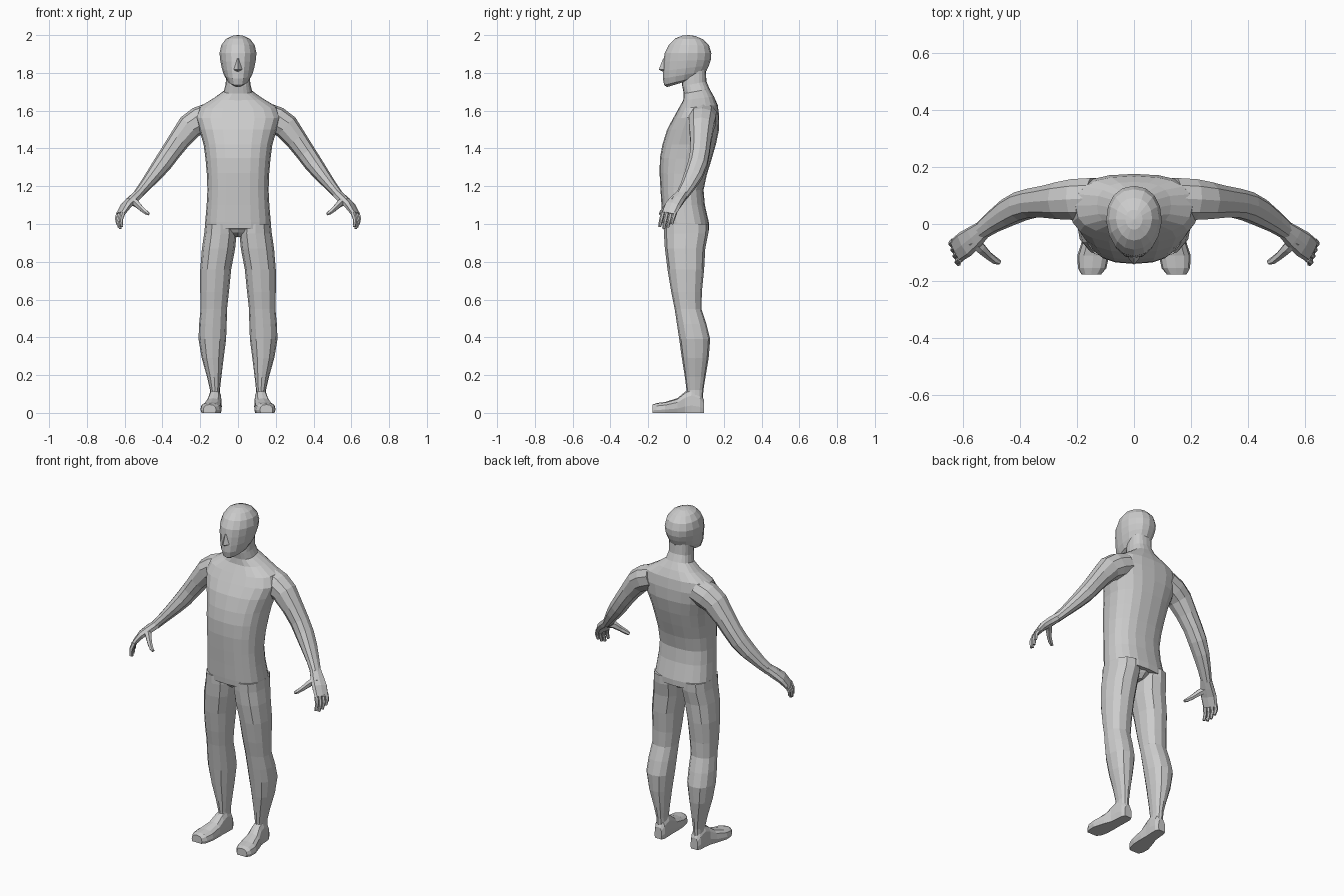
import bpy, bmesh, math
from mathutils import Vector

skin = bpy.data.materials.new("light_grey")
skin.diffuse_color = (0.6, 0.6, 0.6, 1)


def oval(center, u, v, n, p=2.0, taper=0.0):
    """Ring of n points, p > 2 makes it boxier, taper narrows the -v side."""
    pts = []
    for i in range(n):
        a = 2 * math.pi * i / n
        c, s = math.cos(a), math.sin(a)
        x = math.copysign(abs(c) ** (2 / p), c)
        y = math.copysign(abs(s) ** (2 / p), s)
        pts.append(Vector(center) + Vector(u) * x * (1 + taper * min(y, 0)) + Vector(v) * y)
    return pts


def loft(name, rings, mirror=False):
    """Skin a list of rings and close both ends."""
    bm = bmesh.new()
    vs = [[bm.verts.new(p) for p in r] for r in rings]
    n = len(vs[0])
    for a, b in zip(vs, vs[1:]):
        for i in range(n):
            j = (i + 1) % n
            bm.faces.new((a[i], a[j], b[j], b[i]))
    bm.faces.new(vs[0])
    bm.faces.new(vs[-1])
    bmesh.ops.remove_doubles(bm, verts=bm.verts, dist=0.0005)
    bmesh.ops.recalc_face_normals(bm, faces=bm.faces)
    me = bpy.data.meshes.new(name)
    bm.to_mesh(me)
    bm.free()
    me.materials.append(skin)
    ob = bpy.data.objects.new(name, me)
    bpy.context.collection.objects.link(ob)
    if mirror:
        ob.modifiers.new("mirror", 'MIRROR')
    return ob


def level(xc, hx, yf, yb, zf, zb, n, p=2.0, taper=0.0):
    """Ring running from (yf, zf) at the front to (yb, zb) at the back."""
    return oval((xc, (yf + yb) / 2, (zf + zb) / 2), (hx, 0, 0),
                (0, (yb - yf) / 2, (zb - zf) / 2), n, p, taper)


def limb(path, n, side, p=2.2):
    """Rings across a path of (x, y, z, thickness, breadth); side is the breadth direction."""
    rings = []
    for i, (x, y, z, t, b) in enumerate(path):
        d = Vector(path[min(i + 1, len(path) - 1)][:3]) - Vector(path[max(i - 1, 0)][:3])
        d.normalize()
        v = Vector(side)
        v = (v - d * v.dot(d)).normalized()
        rings.append(oval((x, y, z), d.cross(v) * t, v * b, n, p))
    return rings


# Torso and neck: half width, front y, back y, front z, back z
torso = [(0.172, -0.122, 0.122, 0.975, 0.965), (0.174, -0.125, 0.123, 1.01, 1.0),
         (0.166, -0.13, 0.10, 1.10, 1.10), (0.162, -0.135, 0.093, 1.18, 1.18),
         (0.165, -0.14, 0.11, 1.27, 1.26), (0.172, -0.138, 0.135, 1.35, 1.34),
         (0.182, -0.125, 0.158, 1.42, 1.42), (0.205, -0.10, 0.175, 1.50, 1.50),
         (0.225, -0.068, 0.176, 1.56, 1.57), (0.205, -0.04, 0.168, 1.61, 1.63),
         (0.13, -0.015, 0.148, 1.655, 1.675), (0.075, -0.012, 0.125, 1.69, 1.715),
         (0.065, -0.02, 0.108, 1.73, 1.755), (0.064, -0.02, 0.105, 1.80, 1.82)]
loft("torso", [level(0, *r, 20, 2.5) for r in torso])

# Crotch wedge between the legs
loft("crotch", [level(0, 0.10, -0.115, 0.115, 0.99, 0.99, 8, 3),
                level(0, 0.055, -0.095, 0.095, 0.955, 0.955, 8, 3),
                level(0, 0.012, -0.06, 0.07, 0.93, 0.93, 8, 3)])

# Head: same layout, with a narrower face
head = [(0.035, -0.10, 0.05, 1.725, 1.77), (0.058, -0.115, 0.09, 1.735, 1.785),
        (0.075, -0.123, 0.108, 1.77, 1.81), (0.086, -0.122, 0.122, 1.81, 1.84),
        (0.094, -0.119, 0.132, 1.86, 1.87), (0.098, -0.113, 0.134, 1.905, 1.905),
        (0.088, -0.09, 0.122, 1.95, 1.945), (0.064, -0.058, 0.092, 1.982, 1.977),
        (0.03, -0.02, 0.05, 1.997, 1.995), (0.002, 0.013, 0.017, 2.0, 2.0)]
loft("head", [level(0, *r, 16, 2.2, 0.12) for r in head])
loft("nose", [level(0, w, yf, -0.09, z, z, 4) for w, yf, z in
              ((0.017, -0.118, 1.805), (0.022, -0.144, 1.817), (0.012, -0.122, 1.875))])

# Legs: centre x, half width, front y, back y, z
legs = [(0.094, 0.080, -0.119, 0.120, 1.0), (0.093, 0.086, -0.117, 0.118, 0.95),
        (0.103, 0.088, -0.112, 0.102, 0.87), (0.118, 0.082, -0.098, 0.096, 0.76),
        (0.124, 0.076, -0.078, 0.084, 0.64), (0.128, 0.070, -0.060, 0.082, 0.55),
        (0.133, 0.073, -0.048, 0.108, 0.47), (0.136, 0.073, -0.036, 0.128, 0.39),
        (0.134, 0.058, -0.022, 0.120, 0.29), (0.126, 0.038, -0.006, 0.103, 0.19),
        (0.122, 0.026, 0.003, 0.092, 0.12), (0.122, 0.028, 0.0, 0.088, 0.05)]
loft("legs", [level(x, h, f, b, z, z, 12, 2.3) for x, h, f, b, z in legs], True)

# Feet: y, centre x, half width, top z; soles are flattened on the ground
feet = [(0.094, 0.120, 0.024, 0.07), (0.075, 0.120, 0.034, 0.105),
        (0.03, 0.122, 0.036, 0.13), (-0.005, 0.125, 0.037, 0.112),
        (-0.045, 0.132, 0.046, 0.078), (-0.11, 0.143, 0.056, 0.058),
        (-0.155, 0.147, 0.050, 0.052), (-0.178, 0.15, 0.034, 0.044)]
rings = []
for y, x, h, top in feet:
    ring = oval((x, y, top * 0.3), (h, 0, 0), (0, 0, top * 0.7), 12, 2.6)
    for q in ring:
        q.z = max(q.z, 0)
    rings.append(ring)
loft("feet", rings, True)

# Arms running into the palms
arms = [(0.14, 0.09, 1.575, 0.07, 0.075), (0.205, 0.086, 1.548, 0.074, 0.075),
        (0.255, 0.082, 1.515, 0.069, 0.068), (0.31, 0.078, 1.445, 0.058, 0.058),
        (0.36, 0.073, 1.375, 0.052, 0.053), (0.40, 0.062, 1.318, 0.049, 0.053),
        (0.445, 0.04, 1.26, 0.041, 0.05), (0.495, 0.008, 1.198, 0.031, 0.04),
        (0.535, -0.022, 1.15, 0.025, 0.033)]
loft("arms", limb(arms, 10, (0, 1, 0)), True)
palms = [(0.525, -0.016, 1.16, 0.024, 0.031), (0.56, -0.045, 1.128, 0.024, 0.040),
         (0.592, -0.07, 1.098, 0.021, 0.046), (0.622, -0.092, 1.052, 0.014, 0.043)]
loft("palms", limb(palms, 8, (0.35, 1, 0), 3), True)

# Four fingers spread along the knuckles, and a thumb
for i in range(4):
    k = i / 3
    x, y, z = 0.634 - 0.022 * k, -0.062 - 0.064 * k, 1.06
    drop = (0.06, 0.078, 0.085, 0.075)[i]
    finger = [(x - 0.004, y + 0.004, z, 0.013, 0.011),
              (x + 0.008, y - 0.006, z - drop * 0.5, 0.011, 0.010),
              (x + 0.004, y - 0.014, z - drop, 0.008, 0.008)]
    loft("finger_%d" % (i + 1), limb(finger, 6, (0.35, 1, 0)), True)
thumb = [(0.565, -0.055, 1.125, 0.022, 0.026), (0.538, -0.085, 1.108, 0.018, 0.021),
         (0.51, -0.112, 1.08, 0.014, 0.015), (0.488, -0.128, 1.062, 0.012, 0.013),
         (0.472, -0.135, 1.052, 0.008, 0.009)]
loft("thumbs", limb(thumb, 6, (0.5, 1, 0)), True)
